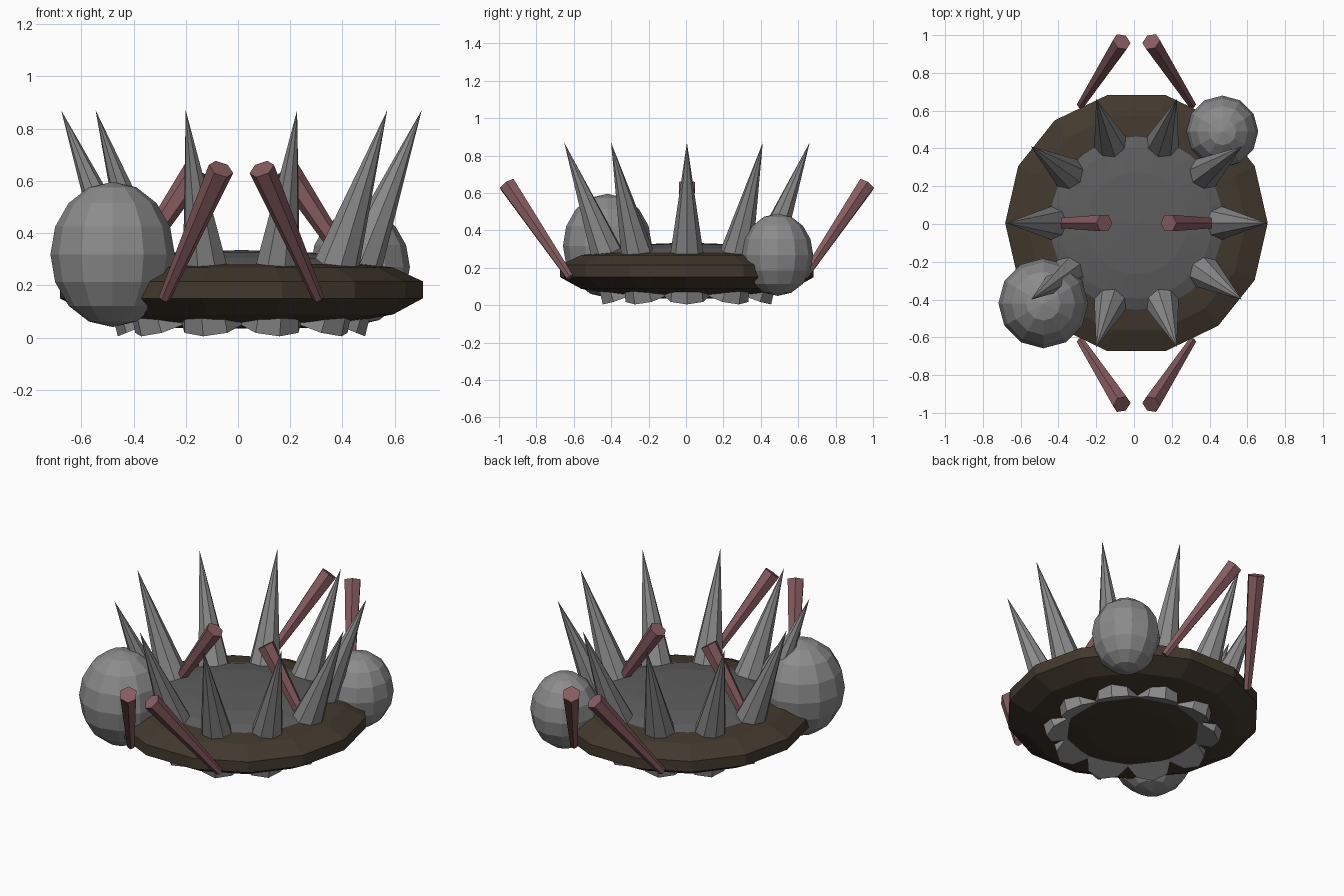
import bpy, math
from mathutils import Vector

cube = bpy.data.objects.get("Cube")
if cube:
    bpy.data.objects.remove(cube, do_unlink=True)

CX, CY = 0.013, 0.005  # axis of the round body


def material(name, rgb):
    m = bpy.data.materials.new(name)
    m.use_nodes = True
    m.diffuse_color = (*rgb, 1)
    m.node_tree.nodes["Principled BSDF"].inputs["Base Color"].default_value = (*rgb, 1)
    return m


shell_brown = material("dark brown", (0.055, 0.041, 0.027))
dome_grey = material("dark grey", (0.11, 0.11, 0.11))
spike_grey = material("mid grey", (0.26, 0.26, 0.26))
stalk_pink = material("dusty pink", (0.24, 0.105, 0.115))


def lathe(name, profile, sides, mat):
    """Spin a profile of (radius, height) points; zero radius makes a pole."""
    verts, rings, faces = [], [], []
    for r, z in profile:
        n = sides if r > 0 else 1
        rings.append([len(verts) + i for i in range(n)])
        for i in range(n):
            a = math.tau * i / sides
            verts.append((CX + r * math.cos(a), CY + r * math.sin(a), z))
    for low, high in zip(rings, rings[1:]):
        for i in range(sides):
            j = (i + 1) % sides
            quad = [low[i % len(low)], low[j % len(low)],
                    high[j % len(high)], high[i % len(high)]]
            faces.append(list(dict.fromkeys(quad)))
    mesh = bpy.data.meshes.new(name)
    mesh.from_pydata(verts, [], faces)
    mesh.materials.append(mat)
    obj = bpy.data.objects.new(name, mesh)
    bpy.context.collection.objects.link(obj)
    return obj


def rod(name, start, end, r1, r2, sides, mat):
    """Tapered rod between two points."""
    start, end = Vector(start), Vector(end)
    axis = end - start
    bpy.ops.mesh.primitive_cone_add(vertices=sides, radius1=r1, radius2=r2,
                                    depth=axis.length, location=(start + end) / 2,
                                    rotation=axis.to_track_quat('Z', 'Y').to_euler())
    obj = bpy.context.object
    obj.name = name
    obj.data.materials.append(mat)


def pod(name, location, radius, height):
    """Upright egg-shaped ball."""
    bpy.ops.mesh.primitive_uv_sphere_add(segments=12, ring_count=8, radius=1, location=location)
    obj = bpy.context.object
    obj.name = name
    obj.scale = (radius, radius, height)
    obj.data.materials.append(mat_pod)


mat_pod = spike_grey

# Round shell and the low dome on top
lathe("shell", [(0, 0.035), (0.25, 0.037), (0.45, 0.065), (0.58, 0.088), (0.695, 0.15),
                (0.695, 0.215), (0.58, 0.268), (0.47, 0.282), (0, 0.27)], 14, shell_brown)
lathe("dome", [(0.49, 0.27), (0.40, 0.304), (0.27, 0.325), (0, 0.335)], 28, dome_grey)

# Ring of spikes that run right through the shell
for i in range(10):
    a = math.tau * i / 10
    c, s = math.cos(a), math.sin(a)
    rod(f"spike_{i + 1}", (CX + 0.36 * c, CY + 0.36 * s, 0.05),
        (CX + 0.69 * c, CY + 0.69 * s, 0.87), 0.122, 0, 8, spike_grey)

# Stalks that widen towards the tip, in mirrored pairs
for side, sx in (("left", 1), ("right", -1)):
    for place, sy in (("front", -1), ("back", 1)):
        rod(f"{place}_{side}_stalk", (CX + sx * 0.295, CY + sy * 0.625, 0.15),
            (CX + sx * 0.078, CY + sy * 0.96, 0.645), 0.022, 0.05, 6, stalk_pink)
    rod(f"middle_{side}_stalk", (CX + sx * 0.50, CY, 0.15),
        (CX + sx * 0.17, CY, 0.645), 0.022, 0.05, 6, stalk_pink)

# Two pods at opposite corners
pod("large_pod", (-0.48, -0.42, 0.318), 0.238, 0.278)
pod("small_pod", (0.468, 0.49, 0.27), 0.19, 0.22)
